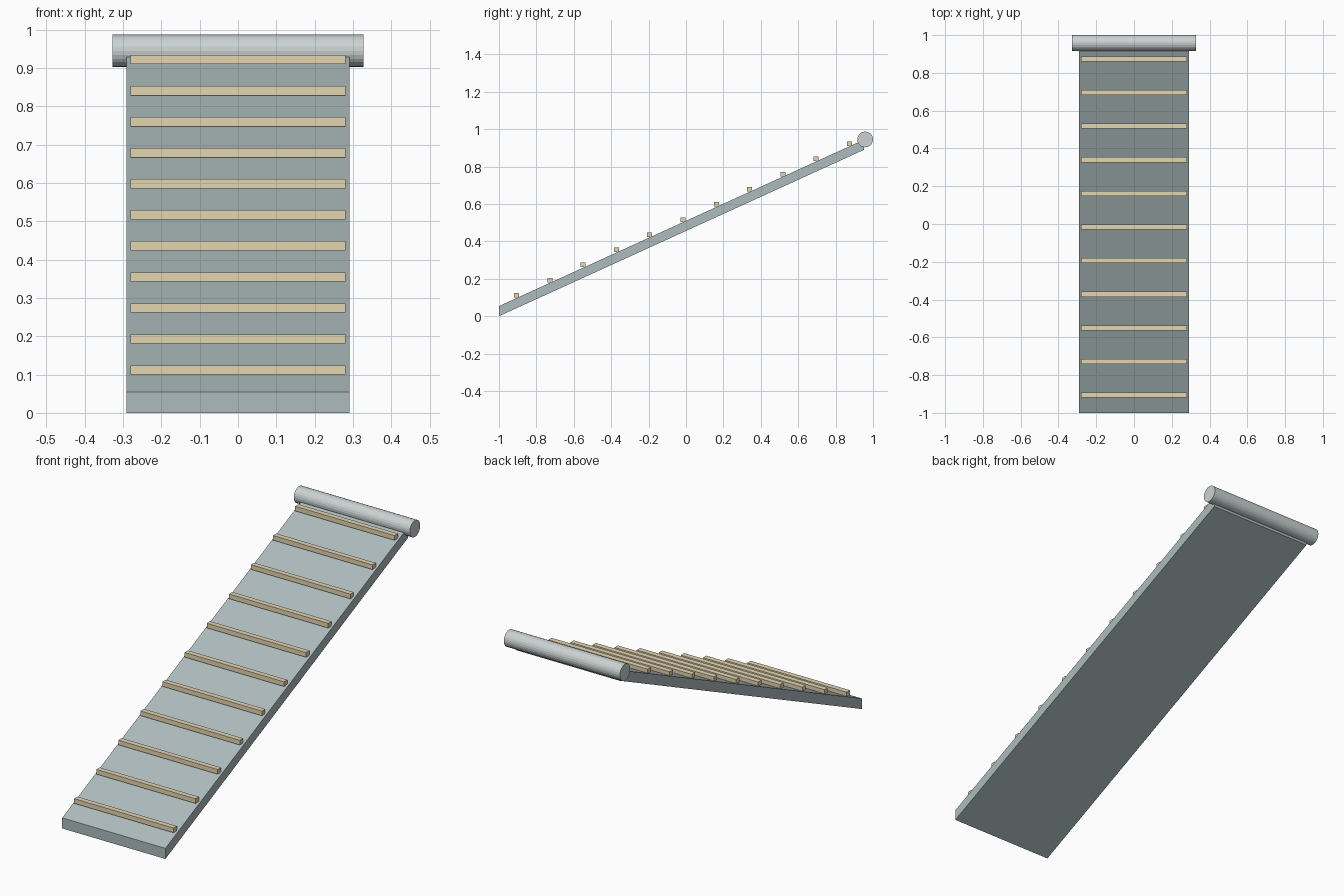
import bpy
import math

if "Cube" in bpy.data.objects:
    bpy.data.objects.remove(bpy.data.objects["Cube"])

N_CLEATS = 11


def material(name, color):
    m = bpy.data.materials.new(name)
    m.diffuse_color = color
    m.use_nodes = True
    m.node_tree.nodes["Principled BSDF"].inputs["Base Color"].default_value = m.diffuse_color
    return m


def add_mesh(name, verts, faces, mat):
    me = bpy.data.meshes.new(name)
    me.from_pydata(verts, [], faces)
    me.materials.append(mat)
    ob = bpy.data.objects.new(name, me)
    bpy.context.collection.objects.link(ob)
    return ob


def prism(name, profile, half, mat):
    """Extrude a y-z profile (counter-clockwise seen from +x) along x."""
    n = len(profile)
    verts = [(x, y, z) for x in (-half, half) for y, z in profile]
    faces = [tuple(reversed(range(n))), tuple(range(n, 2 * n))]
    faces += [(i, (i + 1) % n, n + (i + 1) % n, n + i) for i in range(n)]
    return add_mesh(name, verts, faces, mat)


slate = material("slate", (0.42, 0.50, 0.51, 1))
wood = material("wood", (0.78, 0.67, 0.45, 1))
steel = material("steel", (0.60, 0.65, 0.65, 1))

# sloping board with upright ends
prism("ramp_board", [(-1, 0), (0.952, 0.89), (0.952, 0.944), (-1, 0.054)], 0.291, slate)

# level cleats stepping up the slope
for i in range(N_CLEATS):
    y = -0.906 + 0.178 * i
    z = 0.112 + 0.081 * i
    prism(f"cleat_{i + 1}",
          [(y - 0.0135, z - 0.012), (y + 0.0135, z - 0.012),
           (y + 0.0135, z + 0.012), (y - 0.0135, z + 0.012)], 0.28, wood)

# hinge roller across the top end
bpy.ops.mesh.primitive_cylinder_add(vertices=24, radius=0.042, depth=0.654,
                                    location=(0, 0.958, 0.945),
                                    rotation=(0, math.pi / 2, 0))
roller = bpy.context.object
roller.name = "top_roller"
roller.data.materials.append(steel)
bpy.ops.object.shade_smooth_by_angle(angle=math.radians(10))
